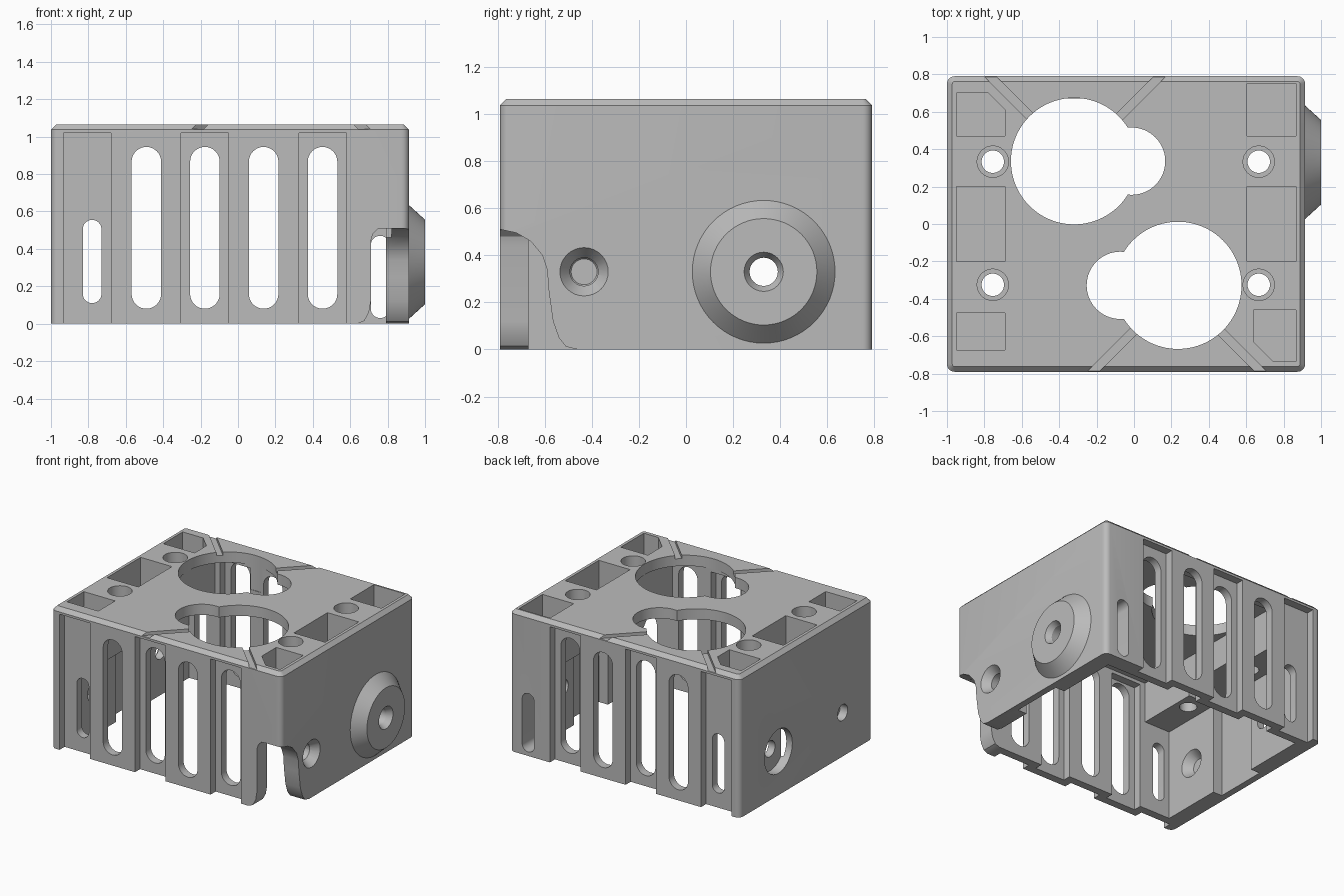
import bpy, bmesh, math

old = bpy.data.objects.get("Cube")
if old:
    bpy.data.objects.remove(old, do_unlink=True)

grey = bpy.data.materials.new("plain grey")
grey.use_nodes = True
grey.diffuse_color = (0.5, 0.5, 0.5, 1)
grey.node_tree.nodes["Principled BSDF"].inputs["Base Color"].default_value = (0.5, 0.5, 0.5, 1)


def make_object(name, bm):
    bmesh.ops.recalc_face_normals(bm, faces=bm.faces)
    mesh = bpy.data.meshes.new(name)
    bm.to_mesh(mesh)
    bm.free()
    mesh.materials.append(grey)
    ob = bpy.data.objects.new(name, mesh)
    bpy.context.collection.objects.link(ob)
    return ob


# Two-dimensional outlines
def rect(a0, a1, b0, b1):
    return [(a0, b0), (a1, b0), (a1, b1), (a0, b1)]


def circle(a, b, r, n=64):
    return [(a + r * math.cos(2 * math.pi * i / n), b + r * math.sin(2 * math.pi * i / n))
            for i in range(n)]


def slot(a, r, b0, b1, n=16):
    pts = []
    for centre, start in ((b1 - r, 0), (b0 + r, math.pi)):
        for i in range(n + 1):
            t = start + math.pi * i / n
            pts.append((a + r * math.cos(t), centre + r * math.sin(t)))
    return pts


def prism(name, pts, axis, lo, hi, end_pts=None):
    """Loft an outline along an axis, optionally to a second outline."""
    place = {"x": lambda p, t: (t, p[0], p[1]),
             "y": lambda p, t: (p[0], t, p[1]),
             "z": lambda p, t: (p[0], p[1], t)}[axis]
    bm = bmesh.new()
    low = [bm.verts.new(place(p, lo)) for p in pts]
    high = [bm.verts.new(place(p, hi)) for p in (end_pts or pts)]
    bm.faces.new(low)
    bm.faces.new(high)
    n = len(low)
    for i in range(n):
        j = (i + 1) % n
        bm.faces.new((low[i], low[j], high[j], high[i]))
    return make_object(name, bm)


def cut(target, *args):
    tool = prism("cutter", *args)
    tool.hide_render = True
    mod = target.modifiers.new("cut", "BOOLEAN")
    mod.operation = "DIFFERENCE"
    mod.solver = "EXACT"
    mod.object = tool
    bpy.context.view_layer.objects.active = target
    bpy.ops.object.modifier_apply(modifier=mod.name)
    bpy.data.objects.remove(tool, do_unlink=True)


# Housing block with rounded corners and a chamfered top rim
LEFT, RIGHT, DEEP, TOP = -1.0, 0.915, 0.79, 1.065
housing = prism("housing", rect(LEFT, RIGHT, -DEEP, DEEP), "z", 0, TOP)
bm = bmesh.new()
bm.from_mesh(housing.data)
upright = [e for e in bm.edges if abs(e.verts[0].co.z - e.verts[1].co.z) > 0.5]
bmesh.ops.bevel(bm, geom=upright, offset=0.04, segments=5, profile=0.5, affect="EDGES")
rim = [e for e in bm.edges if min(v.co.z for v in e.verts) > TOP - 0.001]
bmesh.ops.bevel(bm, geom=rim, offset=0.028, segments=1, affect="EDGES")
bmesh.ops.recalc_face_normals(bm, faces=bm.faces)
bm.to_mesh(housing.data)
bm.free()

# Hollow inside: tall middle, low sides under the corner blocks, side recesses
cut(housing, rect(-0.66, 0.58, -0.67, 0.67), "z", -0.1, 0.985)
cut(housing, rect(-0.875, 0.79, -0.669, 0.669), "z", -0.12, 0.68)
cut(housing, rect(-0.95, 0.865, -0.2, 0.2), "z", -0.14, 0.76)

for side in (-1, 1):
    # Outer channels in the front and back walls
    for x in (-0.805, -0.1775, 0.4525):
        y0, y1 = sorted((side * 0.73, side * 0.9))
        cut(housing, rect(x - 0.127, x + 0.127, -0.1, 1.02), "y", y0, y1)
    # Inner recesses between the channels
    for x in (-0.4925, 0.1375):
        y0, y1 = sorted((side * 0.6, side * 0.73))
        cut(housing, rect(x - 0.125, x + 0.125, -0.11, 0.96), "y", y0, y1)

# Ventilation slots
for x in (-0.49, -0.177, 0.137, 0.452):
    cut(housing, slot(x, 0.079, 0.08, 0.945), "y", -1, 1)
cut(housing, slot(-0.78, 0.05, 0.11, 0.555), "y", -1, 1)
cut(housing, slot(0.76, 0.05, 0.03, 0.47), "y", 0.6, 1)

# Keyhole openings in the top
for big, small in ((circle(-0.32, 0.336, 0.338, 96), circle(-0.013, 0.336, 0.18)),
                   (circle(0.235, -0.328, 0.34, 96), circle(-0.073, -0.328, 0.18))):
    cut(housing, big, "z", 0.8, 1.2)
    cut(housing, small, "z", 0.81, 1.21)

# Diagonal grooves from the openings to the rim
for x, sx, sy in ((-0.77, 1, 1), (0.14, -1, 1), (-0.22, 1, -1), (0.68, -1, -1)):
    w = 0.032
    far, near = 0.84, 0.55
    xf, xn = x - sx * (far - DEEP), x + sx * (DEEP - near)
    cut(housing, [(xf - w, sy * far), (xf + w, sy * far),
                  (xn + w, sy * near), (xn - w, sy * near)], "z", 1.04, 1.2)

# Pockets in the top
cut(housing, rect(-0.95, -0.69, -0.2, 0.2), "z", 0.8, 1.2)
cut(housing, rect(0.605, 0.865, -0.2, 0.2), "z", 0.8, 1.2)
cut(housing, rect(-0.95, -0.69, -0.675, -0.475), "z", 0.73, 1.2)
cut(housing, rect(0.605, 0.865, 0.47, 0.75), "z", 0.73, 1.2)
cut(housing, [(-0.95, 0.47), (-0.69, 0.47), (-0.69, 0.61), (-0.78, 0.7), (-0.95, 0.7)],
    "z", 0.73, 1.2)
cut(housing, [(0.64, -0.46), (0.64, -0.63), (0.745, -0.735), (0.865, -0.735), (0.865, -0.46)],
    "z", 0.73, 1.2)

# Counterbored screw holes in the corner blocks
for x in (-0.755, 0.667):
    for y in (-0.325, 0.333):
        cut(housing, circle(x, y, 0.06, 32), "z", 0.5, 1.2)
        cut(housing, circle(x, y, 0.084, 32), "z", 0.85, 1.22)

# Corner cut-out through the front wall and the side wall
cut(housing, [(0.6, -0.1), (0.64, 0), (0.675, 0.015), (0.7, 0.06), (0.71, 0.12), (0.71, 0.44),
              (0.721, 0.48), (0.75, 0.508), (0.82, 0.51), (0.82, -0.1)], "y", -0.9, -0.66)
cut(housing, [(-0.9, -0.1), (-0.9, 0.51), (-0.79, 0.51), (-0.72, 0.495), (-0.66, 0.46),
              (-0.61, 0.4), (-0.59, 0.34), (-0.583, 0.25), (-0.565, 0.12), (-0.54, 0.05),
              (-0.51, 0.012), (-0.46, 0), (-0.46, -0.1)], "x", 0.78, 1.1)

# Axle boss on the side wall
AXLE = (0.33, 0.33)
boss = prism("side_boss", circle(*AXLE, 0.305), "x", RIGHT - 0.002, 1.0, circle(*AXLE, 0.226))
for part in (housing, boss):
    cut(part, circle(*AXLE, 0.06, 32), "x", -1.2, 1.2)
cut(boss, circle(*AXLE, 0.06, 32), "x", 0.96, 1.02, circle(*AXLE, 0.095, 32))
cut(housing, circle(*AXLE, 0.165), "x", -1.1, -0.93)

# Countersunk cross hole through both side walls
CROSS = (-0.433, 0.33)
cut(housing, circle(*CROSS, 0.06, 32), "x", -1.2, 1.2)
cut(housing, circle(*CROSS, 0.055, 32), "x", 0.85, 0.925, circle(*CROSS, 0.11, 32))
cut(housing, circle(*CROSS, 0.055, 32), "x", -0.94, -0.865, circle(*CROSS, 0.11, 32))

for part in (housing, boss):
    bpy.ops.object.select_all(action="DESELECT")
    part.select_set(True)
    bpy.context.view_layer.objects.active = part
    bpy.ops.object.shade_smooth_by_angle(angle=math.radians(28))
